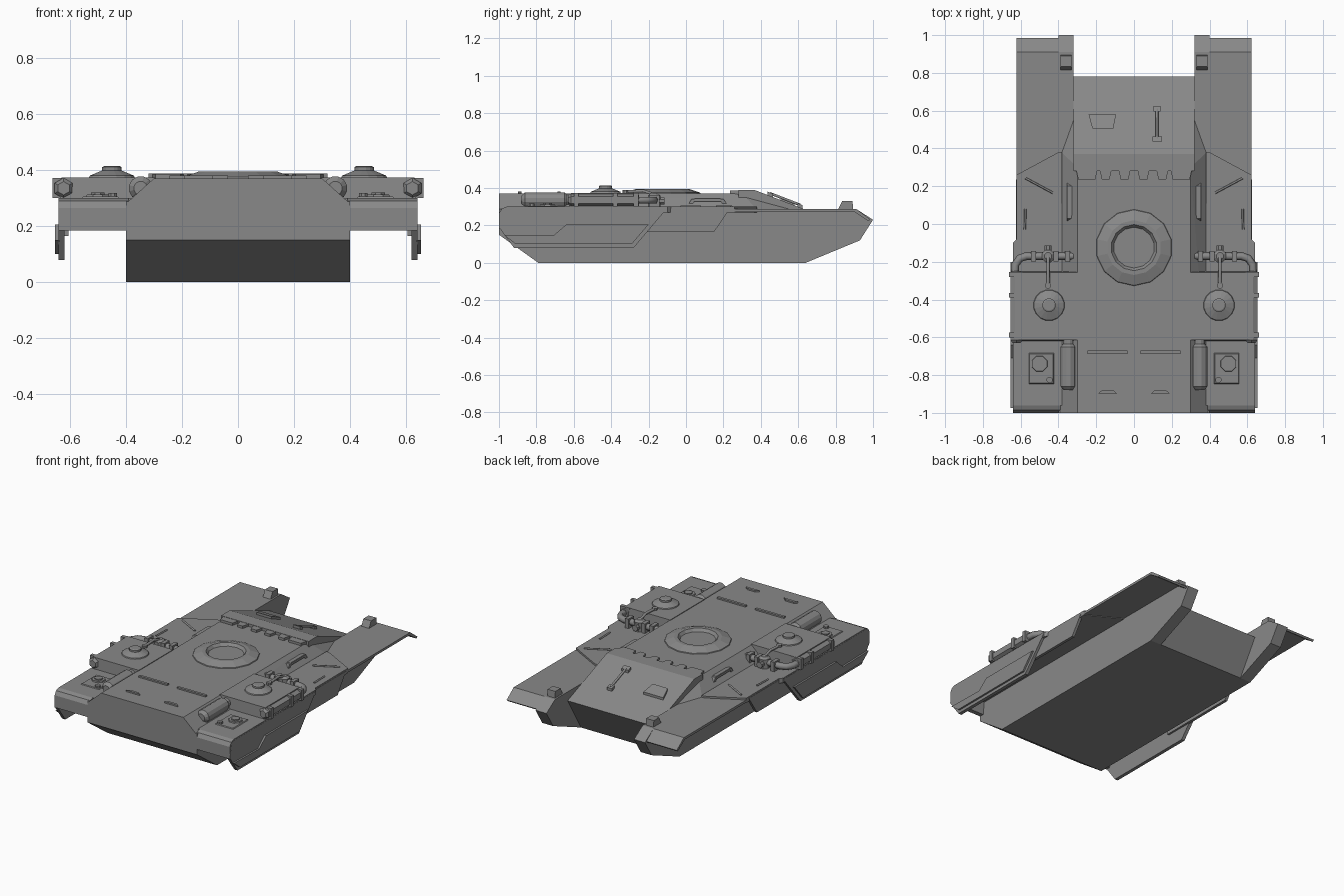
import bpy, bmesh, math
from mathutils import Vector, Matrix

cube = bpy.data.objects.get("Cube")
if cube:
    bpy.data.objects.remove(cube, do_unlink=True)

grey = bpy.data.materials.new("hull grey")
grey.use_nodes = True
COLOUR = (0.25, 0.25, 0.25, 1)
grey.diffuse_color = COLOUR
grey.node_tree.nodes["Principled BSDF"].inputs["Base Color"].default_value = COLOUR


def link(name, data, mirror):
    obj = bpy.data.objects.new(name, data)
    bpy.context.collection.objects.link(obj)
    data.materials.append(grey)
    if mirror:
        obj.modifiers.new("Mirror", "MIRROR").use_mirror_merge = False
    return obj


def finish(name, bm, mirror):
    bmesh.ops.recalc_face_normals(bm, faces=bm.faces)
    mesh = bpy.data.meshes.new(name)
    bm.to_mesh(mesh)
    bm.free()
    return link(name, mesh, mirror)


def extrude(name, outline, axis, a, b, mirror=True):
    """Prism of a 2D outline; axis 'x' takes (y, z) points, axis 'z' takes (x, y)."""
    bm = bmesh.new()
    place = (lambda p, t: (t, p[0], p[1])) if axis == "x" else (lambda p, t: (p[0], p[1], t))
    face = bm.faces.new([bm.verts.new(place(p, a)) for p in outline])
    top = bmesh.ops.extrude_face_region(bm, geom=[face])["geom"]
    shift = Vector((b - a, 0, 0)) if axis == "x" else Vector((0, 0, b - a))
    bmesh.ops.translate(bm, vec=shift, verts=[v for v in top if isinstance(v, bmesh.types.BMVert)])
    return finish(name, bm, mirror)


def solid(name, points, mirror=True):
    """Convex solid around a few corner points."""
    bm = bmesh.new()
    for p in points:
        bm.verts.new(p)
    bmesh.ops.convex_hull(bm, input=bm.verts)
    bmesh.ops.dissolve_limit(bm, angle_limit=0.01, verts=bm.verts, edges=bm.edges)
    return finish(name, bm, mirror)


def box(name, x, y, z, mirror=True, taper=0.0):
    low = [(i, j, z[0]) for i in x for j in y]
    top = [(i, j, z[1]) for i in (x[0] + taper, x[1] - taper) for j in (y[0] + taper, y[1] - taper)]
    return solid(name, low + top, mirror)


def lathe(name, profile, centre, sides, axis="z", mirror=True):
    """Turn (radius, height) points around an axis through centre."""
    bm = bmesh.new()
    rings = []
    for r, h in profile:
        rings.append([bm.verts.new((r * math.cos(math.tau * (i + .5) / sides),
                                    r * math.sin(math.tau * (i + .5) / sides), h)) for i in range(sides)])
    for low, high in zip(rings, rings[1:]):
        for i in range(sides):
            j = (i + 1) % sides
            bm.faces.new((low[i], low[j], high[j], high[i]))
    bm.faces.new(rings[0])
    bm.faces.new(rings[-1])
    turn = Matrix.Rotation(-math.pi / 2, 4, "X") if axis == "y" else Matrix.Identity(4)
    bm.transform(Matrix.Translation(centre) @ turn)
    return finish(name, bm, mirror)


def pipe(name, points, radius, mirror=True):
    data = bpy.data.curves.new(name, "CURVE")
    data.dimensions = "3D"
    data.bevel_depth = radius
    data.bevel_resolution = 1
    data.use_fill_caps = True
    line = data.splines.new("POLY")
    line.points.add(len(points) - 1)
    for target, p in zip(line.points, points):
        target.co = (*p, 1)
    return link(name, data, mirror)


# Lower hull, with the two arms that reach past the nose
extrude("centre_hull", [(-1, .15), (-.79, 0), (.64, 0), (.78, .23), (.37, .388), (.28, .388),
                        (.28, .3), (-1, .3)], "x", -.32, .32, False)
extrude("side_arm", [(-1, .15), (-.79, 0), (.64, 0), (.93, .12), (1, .23), (.91, .288), (-1, .288)],
        "x", .32, .4)

# Upper hull with sloped flanks
solid("upper_hull", [(s * x, y, z) for s in (-1, 1) for x, y, z in
                     ((.4, -1, .28), (.385, .38, .285), (.32, .56, .285), (.3, -1, .37), (.3, .3, .37))], False)

# Toothed edge of the sloped nose plate
for i in range(6):
    x = -.25 + i * .1
    wide = .02 if 0 < i < 5 else .045
    extrude("plate_tooth", [(x - wide - .012, .29), (x - wide, .235), (x + wide, .235), (x + wide + .012, .29)],
            "z", .36, .386, False)

# Fenders: thin forward plate, thicker rear plate, dropped end flap
extrude("front_fender", [(.15, .272), (.9, .272), (.975, .222), (.985, .232), (.91, .288), (.15, .288)],
        "x", .39, .622)
extrude("rear_fender", [(.38, -.96), (.64, -.96), (.64, -.1), (.622, -.08), (.622, .26), (.4, .38), (.38, .38)],
        "z", .268, .3)
extrude("fender_flap", [(-.96, .3), (-.985, .29), (-1, .265), (-1, .185), (-.97, .185), (-.96, .268)],
        "x", .39, .64)

# Side skirts in three layers
extrude("front_skirt", [(-.4, .165), (.15, .165), (.235, .29), (-.4, .29)], "x", .605, .624)
extrude("rear_skirt", [(-1, .19), (-.92, .08), (-.28, .08), (-.1, .292), (-.98, .292)], "x", .618, .641)
extrude("skirt_plate", [(-.975, .15), (-.91, .1), (-.29, .1), (-.2, .205), (-.64, .205), (-.71, .145)],
        "x", .635, .653)

# Equipment boxes with domed caps
box("equipment_box", (.29, .635), (-.62, -.25), (.29, .374), taper=.006)
lathe("dome_cap", [(.084, .372), (.08, .38), (.036, .398), (.036, .41), (.028, .414)], (.45, -.43, 0), 16)

# Long side canister with end collars, and the short deck canister
lathe("side_canister", [(.024, -.63), (.037, -.615), (.037, -.262), (.026, -.25)], (.622, 0, .335), 6, "y")
for y in (-.6, -.39, -.28):
    box("canister_clamp", (.59, .662), (y, y + .025), (.3, .372))
lathe("deck_canister", [(.025, -.88), (.043, -.86), (.043, -.65), (.03, -.635), (.03, -.615)],
      (.347, 0, .335), 12, "y")

# Pipework ahead of the boxes
pipe("bent_pipe", [(.63, -.26, .335), (.628, -.215, .335), (.605, -.182, .335), (.57, -.17, .335),
                   (.32, -.17, .335)], .021)
for x in (.34, .4, .52):
    box("pipe_collar", (x, x + .025), (-.198, -.142), (.295, .363))
lathe("pipe_valve", [(.036, .3), (.036, .36), (.02, .372)], (.455, -.17, 0), 8)
lathe("valve_stub", [(.02, -.17), (.02, -.115)], (.455, 0, .33), 8, "y")
pipe("valve_rod", [(.455, -.17, .365), (.455, -.23, .385), (.455, -.32, .38)], .009)
lathe("rod_foot", [(.017, .37), (.017, .388)], (.455, -.325, 0), 8)

# Rear deck fittings
box("deck_panel", (.42, .56), (-.85, -.68), (.295, .305), taper=.008)
lathe("deck_knob", [(.046, .3), (.042, .313), (.026, .313), (.026, .32)], (.5, -.74, 0), 8)
lathe("deck_stud", [(.017, .3), (.017, .318)], (.447, -.825, 0), 8)
box("deck_bar", (.035, .245), (-.688, -.671), (.365, .38))
extrude("deck_vent", [(.09, -.897), (.19, -.897), (.17, -.88), (.11, -.88)], "z", .365, .38)

# Turret ring
lathe("turret_ring", [(.205, .365), (.2, .375), (.145, .394), (.122, .394), (.108, .376)], (0, -.125, 0), 14,
      mirror=False)

# Flank handles and fender ridges
extrude("flank_handle", [(0, .29), (.03, .342), (.2, .342), (.235, .29), (.22, .29), (.185, .328),
                         (.045, .328), (.02, .29)], "x", .315, .355)
box("handle_pad", (.315, .352), (.045, .185), (.33, .344))
pipe("fender_ridge", [(.43, .165, .302), (.575, .243, .302)], .006)
pipe("fender_ridge_side", [(.575, .08, .302), (.578, -.03, .302)], .006)

# Lamp blocks on the arms
extrude("lamp_block", [(.81, .28), (.835, .33), (.89, .33), (.895, .28)], "x", .332, .388)


def nose(x, y, lift):
    """Point above the sloped nose plate."""
    return (x, y, .388 - (y - .37) * .385 + lift)


# Fittings on the nose plate
solid("nose_hatch", [nose(x, y, h) for x, y in ((-.24, .58), (-.095, .58), (-.22, .505), (-.11, .505))
                     for h in (-.02, .016)], False)
pipe("nose_handle", [nose(.122, .45, .014), nose(.122, .61, .014)], .008, False)
for y, half in ((.45, .025), (.61, .018)):
    solid("handle_foot", [nose(.122 + dx, y + dy, h) for dx in (-half, half) for dy in (-.014, .014)
                          for h in (-.01, .018)], False)
